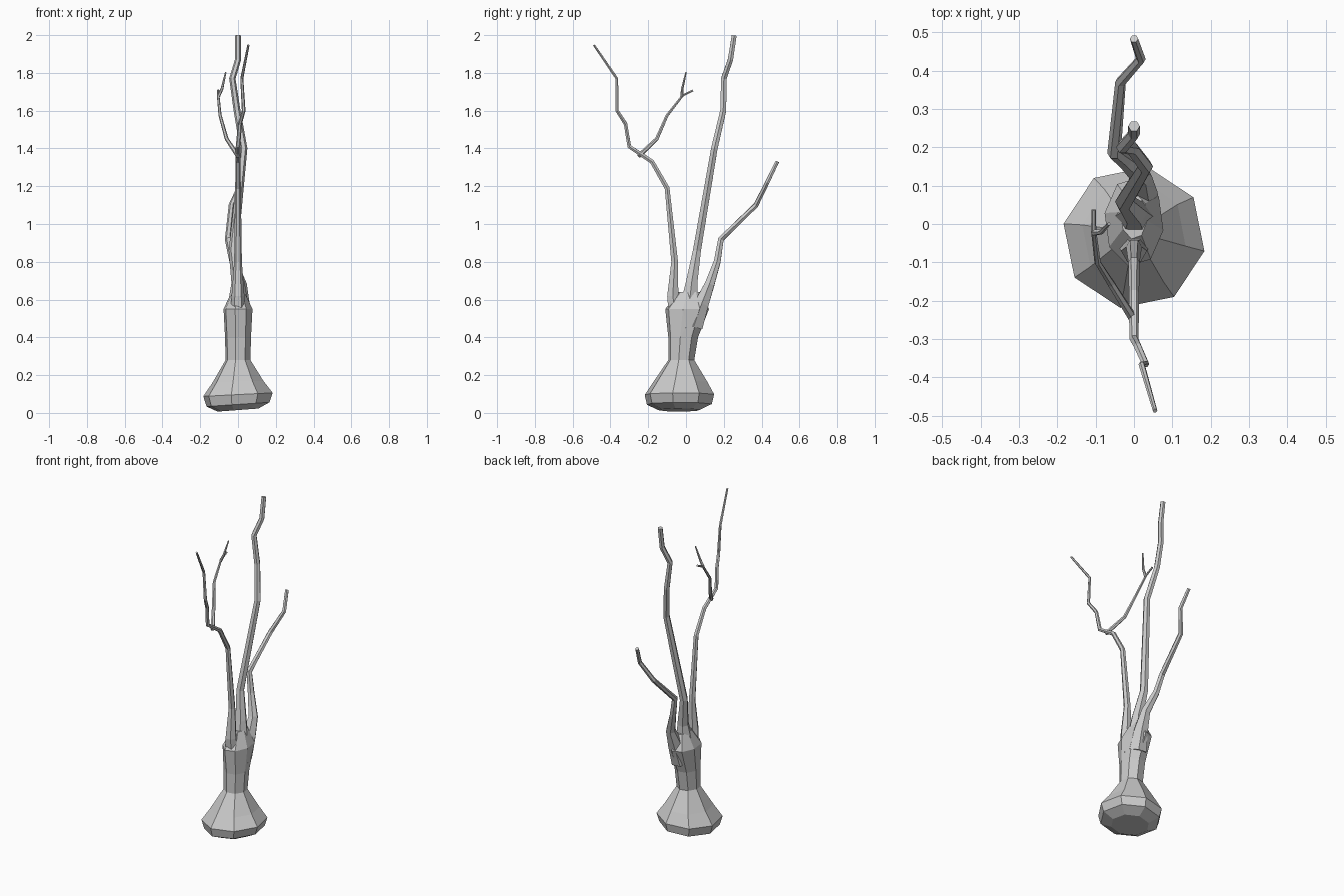
import bpy, bmesh, math
from mathutils import Vector

if "Cube" in bpy.data.objects:
    bpy.data.objects.remove(bpy.data.objects["Cube"])


def skin(name, rings):
    """Closed mesh through a list of equal-length vertex rings."""
    bm = bmesh.new()
    loops = [[bm.verts.new(p) for p in ring] for ring in rings]
    n = len(loops[0])
    for a, b in zip(loops, loops[1:]):
        for i in range(n):
            j = (i + 1) % n
            bm.faces.new((a[i], a[j], b[j], b[i]))
    bm.faces.new(loops[0][::-1])
    bm.faces.new(loops[-1])
    bmesh.ops.recalc_face_normals(bm, faces=bm.faces)
    me = bpy.data.meshes.new(name)
    bm.to_mesh(me)
    bm.free()
    ob = bpy.data.objects.new(name, me)
    bpy.context.collection.objects.link(ob)
    return ob


def branch(name, r0, r1, flare, pts, sides=6):
    """Tube tapering from r0 to r1, with its root widened by flare."""
    P = [Vector(p) for p in pts]
    dist = [0]
    for a, b in zip(P, P[1:]):
        dist.append(dist[-1] + (b - a).length)
    rings = []
    for k, p in enumerate(P):
        a, b = P[max(k - 1, 0)], P[min(k + 1, len(P) - 1)]
        d = ((p - a).normalized() + (b - p).normalized()).normalized()
        u = Vector((0, 1, 0)).cross(d).normalized()
        v = d.cross(u)
        r = r0 + (r1 - r0) * dist[k] / dist[-1] + flare * math.exp(-(dist[k] / 0.2) ** 2)
        rings.append([p + (u * math.cos(t) + v * math.sin(t)) * r
                      for t in (math.tau * i / sides for i in range(sides))])
    return skin(name, rings)


# Trunk with bulbous root, slightly tilted: (y centre, z, x radius, y radius)
profile = [
    (-0.035, 0.015, 0.11, 0.11), (-0.035, 0.045, 0.17, 0.175),
    (-0.035, 0.097, 0.187, 0.187), (-0.03, 0.165, 0.137, 0.145),
    (-0.025, 0.28, 0.067, 0.07), (-0.015, 0.4, 0.07, 0.08),
    (0.006, 0.55, 0.078, 0.118), (0.02, 0.64, 0.035, 0.06),
]
angles = [math.radians(45 * i - 11) for i in range(8)]
trunk = skin("trunk", [[(rx * math.cos(a), cy + ry * math.sin(a),
                         z + max(0, 0.08 - 0.3 * z) * rx * math.cos(a)) for a in angles]
                       for cy, z, rx, ry in profile])

# Branches, each starting inside its parent
front = branch("front_branch", 0.022, 0.006, 0.022, [
    (0, -0.05, 0.48), (0, -0.07, 0.62), (0, -0.06, 0.8), (0, -0.1, 1.19),
    (0, -0.18, 1.33), (0, -0.3, 1.41), (0.01, -0.32, 1.53), (0.03, -0.365, 1.6),
    (0.02, -0.366, 1.77), (0.055, -0.487, 1.947)])
middle = branch("middle_branch", 0.027, 0.015, 0.042, [
    (0, 0, 0.45), (0, 0.02, 0.6), (0, 0.03, 0.69), (-0.025, 0.058, 0.86),
    (0.03, 0.15, 1.4), (-0.005, 0.197, 1.6), (-0.03, 0.2, 1.77),
    (0, 0.235, 1.87), (0, 0.255, 1.998)])
back = branch("back_branch", 0.024, 0.011, 0.032, [
    (0.01, 0.04, 0.46), (0.018, 0.083, 0.58), (0.018, 0.125, 0.68),
    (-0.025, 0.165, 0.8), (-0.052, 0.185, 0.92), (-0.035, 0.37, 1.1),
    (0.018, 0.43, 1.22), (0, 0.483, 1.33)])
twig = branch("forked_twig", 0.012, 0.006, 0, [
    (0, -0.25, 1.36), (-0.06, -0.155, 1.45), (-0.095, -0.1, 1.575),
    (-0.105, -0.018, 1.68), (-0.105, 0.037, 1.707)])
tip = branch("twig_tip", 0.009, 0.004, 0, [
    (-0.104, -0.022, 1.675), (-0.085, -0.02, 1.715), (-0.065, 0, 1.803)])

# Fuse the branches into one skin
bpy.context.view_layer.objects.active = trunk
for p in (front, middle, back, twig, tip):
    m = trunk.modifiers.new(p.name, 'BOOLEAN')
    m.operation = 'UNION'
    m.solver = 'EXACT'
    m.object = p
    bpy.ops.object.modifier_apply(modifier=m.name)
    bpy.data.objects.remove(p)
trunk.name = "tree"
